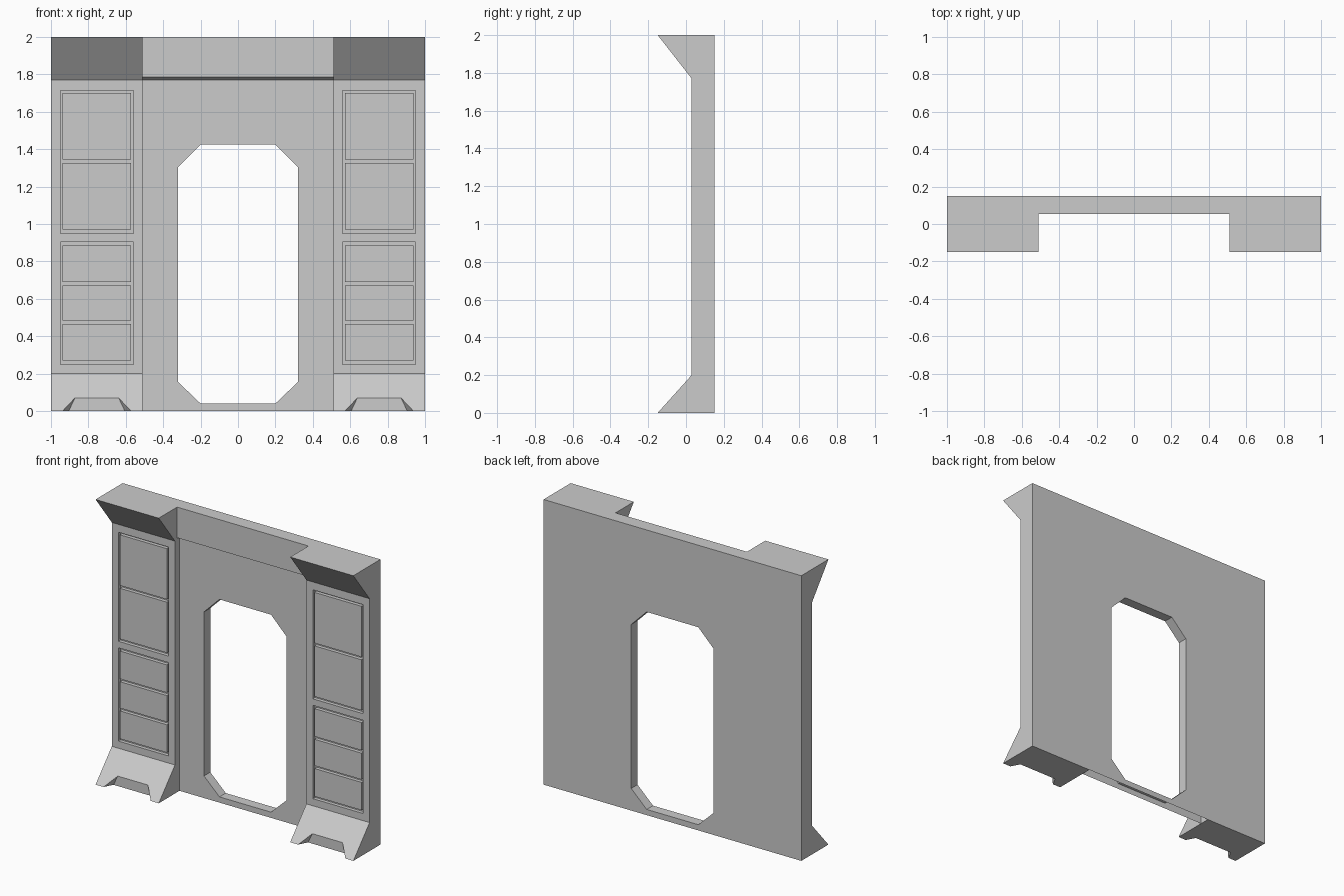
import bpy
import bmesh

if "Cube" in bpy.data.objects:
    bpy.data.objects.remove(bpy.data.objects["Cube"], do_unlink=True)

grey = bpy.data.materials.new("light_grey")
grey.use_nodes = True
grey.diffuse_color = (0.6, 0.6, 0.6, 1)
grey.node_tree.nodes["Principled BSDF"].inputs["Base Color"].default_value = (0.6, 0.6, 0.6, 1)

BACK, FRONT, TOE, WALL = 0.15, 0.03, -0.15, 0.08
INNER, OUTER, LINTEL = 0.51, 1.0, 1.77


def finish(name, bm, fix_normals=True):
    if fix_normals:
        bmesh.ops.recalc_face_normals(bm, faces=bm.faces)
    mesh = bpy.data.meshes.new(name)
    bm.to_mesh(mesh)
    bm.free()
    mesh.materials.append(grey)
    obj = bpy.data.objects.new(name, mesh)
    bpy.context.scene.collection.objects.link(obj)
    return obj


def add_box(bm, x0, x1, y0, y1, z0, z1):
    made = bmesh.ops.create_cube(bm, size=1)["verts"]
    for v in made:
        v.co = (x0 if v.co.x < 0 else x1, y0 if v.co.y < 0 else y1, z0 if v.co.z < 0 else z1)


def mirror(obj):
    obj.modifiers.new("mirror", "MIRROR").use_mirror_merge = False


# Pillar: flared profile, with a tapered notch cut in the toe
bm = bmesh.new()
profile = [(TOE, 0), (FRONT, 0.2), (FRONT, LINTEL), (TOE, 2), (BACK, 2), (BACK, 0)]
a = [bm.verts.new((INNER, y, z)) for y, z in profile]
b = [bm.verts.new((OUTER, y, z)) for y, z in profile]
notch_y = TOE + 0.07 * 0.9
mid = (INNER + OUTER) / 2


def notch_pair(half, y, z):
    return [bm.verts.new((mid + s * half, y, z)) for s in (-1, 1)]


toe = notch_pair(0.183, TOE, 0)
crown = notch_pair(0.117, notch_y, 0.07)
heel = notch_pair(0.15, notch_y, 0)
bm.faces.new(a)
bm.faces.new(b[::-1])
for i in range(1, 5):
    bm.faces.new((a[i], b[i], b[i + 1], a[i + 1]))
bm.faces.new((a[0], toe[0], crown[0], crown[1], toe[1], b[0], b[1], a[1]))
bm.faces.new((a[0], toe[0], heel[0], heel[1], toe[1], b[0], b[5], a[5]))
bm.faces.new((heel[0], heel[1], crown[1], crown[0]))
for i in (0, 1):
    bm.faces.new((toe[i], crown[i], heel[i]))
pillar = finish("pillars", bm)

# Recesses in the pillar face
DEPTH = 0.025
bm = bmesh.new()
for z0, z1 in ((0.25, 0.905), (0.95, 1.715)):
    add_box(bm, 0.56, 0.95, FRONT - 0.1, FRONT + DEPTH, z0, z1)
cutter = finish("recess_cutter", bm)
cutter.hide_render = True
cut = pillar.modifiers.new("recess", "BOOLEAN")
cut.operation = "DIFFERENCE"
cut.solver = "EXACT"
cut.object = cutter
bpy.context.view_layer.objects.active = pillar
bpy.ops.object.modifier_apply(modifier="recess")
bpy.data.objects.remove(cutter, do_unlink=True)
mirror(pillar)

# Panels standing inside the recesses, leaving narrow grooves
bm = bmesh.new()
for z0, z1 in ((0.27, 0.465), (0.485, 0.67), (0.69, 0.885), (0.97, 1.325), (1.345, 1.7)):
    add_box(bm, 0.573, 0.937, FRONT, FRONT + DEPTH + 0.002, z0, z1)
mirror(finish("panels", bm))

# Wall around the eight-sided doorway, open underneath
bm = bmesh.new()
corners = [(-INNER, 0), (INNER, 0), (INNER, LINTEL), (-INNER, LINTEL)]
door = [(-0.2, 0.04), (0.2, 0.04), (0.32, 0.155), (0.32, 1.305),
        (0.2, 1.425), (-0.2, 1.425), (-0.32, 1.305), (-0.32, 0.155)]
rings = []
for y in (WALL, BACK):
    out = [bm.verts.new((x, y, z)) for x, z in corners]
    hole = [bm.verts.new((x, y, z)) for x, z in door]
    for i in range(4):
        j, k = (i + 1) % 4, 2 * i
        bm.faces.new((out[i], out[j], hole[k + 1], hole[k]))
        bm.faces.new((out[j], hole[(k + 2) % 8], hole[k + 1]))
    rings.append(hole)
front, back = rings
for i in range(8):
    j = (i + 1) % 8
    bm.faces.new((front[i], front[j], back[j], back[i]))
finish("doorway_wall", bm)

# Header above the doorway, with a small sloped lip
bm = bmesh.new()
lip = [(WALL, LINTEL), (0.053, 1.785), (0.053, 2), (BACK, 2), (BACK, LINTEL)]
face = bm.faces.new([bm.verts.new((-INNER, y, z)) for y, z in lip])
moved = bmesh.ops.extrude_face_region(bm, geom=[face])["geom"]
for v in moved:
    if isinstance(v, bmesh.types.BMVert):
        v.co.x = INNER
bm.faces.ensure_lookup_table()
finish("header", bm)
